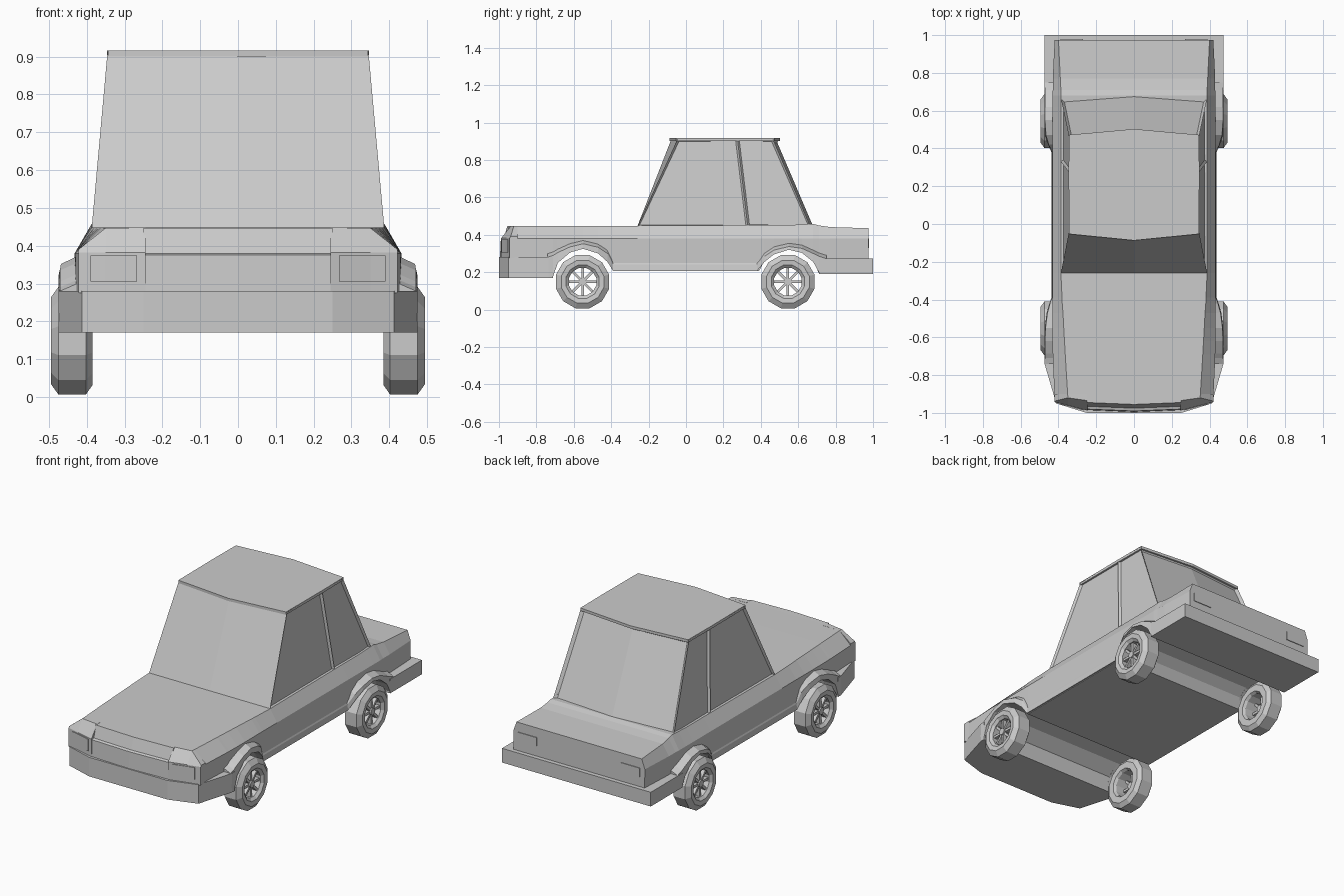
import bpy, bmesh
from math import sin, cos, pi

if "Cube" in bpy.data.objects:
    bpy.data.objects.remove(bpy.data.objects["Cube"])


def finish(name, bm, mirror=False):
    bmesh.ops.recalc_face_normals(bm, faces=bm.faces)
    me = bpy.data.meshes.new(name)
    bm.to_mesh(me)
    bm.free()
    ob = bpy.data.objects.new(name, me)
    bpy.context.collection.objects.link(ob)
    if mirror:
        ob.modifiers.new("mirror", 'MIRROR')
    return ob


def loft_bm(rings, closed=False):
    """Skin equal-length rings of points; cap the ends unless closed."""
    bm = bmesh.new()
    vs = [[bm.verts.new(p) for p in r] for r in rings]
    n = len(rings[0])
    for i in range(len(vs) if closed else len(vs) - 1):
        a, b = vs[i], vs[(i + 1) % len(vs)]
        for j in range(n):
            k = (j + 1) % n
            bm.faces.new((a[j], a[k], b[k], b[j]))
    if not closed:
        bm.faces.new(vs[0])
        bm.faces.new(vs[-1])
    bmesh.ops.recalc_face_normals(bm, faces=bm.faces)
    return bm


def loft(name, rings, mirror=False, closed=False):
    return finish(name, loft_bm(rings, closed), mirror)


def both(pts):
    """Half outline (x > 0) completed with its mirrored half."""
    return pts + [(-p[0],) + tuple(p[1:]) for p in reversed(pts)]


# body: stations y, bottom z, half width, shoulder half width, top z
stations = [
    (-.92, .18, .42, .35, .447), (-.71, .18, .43, .363, .448), (-.69, .25, .43, .364, .448),
    (-.62, .305, .432, .368, .448), (-.55, .325, .432, .372, .448), (-.47, .30, .432, .376, .448),
    (-.42, .26, .432, .38, .448), (-.39, .205, .432, .381, .448), (-.26, .205, .432, .387, .448),
    (.39, .205, .432, .387, .452), (.42, .26, .432, .387, .452), (.47, .30, .432, .387, .452),
    (.55, .322, .432, .387, .452), (.62, .305, .432, .387, .455), (.68, .26, .432, .387, .458),
    (.71, .195, .43, .387, .45), (.77, .195, .43, .39, .441), (.975, .195, .42, .40, .435)]
loft("body", [both([(w - .003, y, zb), (w, y, .38), (s, y, zt)]) for y, zb, w, s, zt in stations])

# cabin with recessed side windows and rear window
lower = [(0, -.26), (.387, -.26), (.387, .33), (.387, .665), (0, .695)]
upper = [(0, -.078), (.345, -.045), (.345, .275), (.345, .465), (0, .495)]


def outline(half, z):
    return [(x, y, z) for x, y in half] + [(-x, y, z) for x, y in reversed(half[1:-1])]


bm = loft_bm([outline(lower, .445), outline(upper, .912)])
walls = [f for f in bm.faces if abs(f.normal.z) < .9]
sides = [f for f in walls if abs(f.normal.x) > .8]
rear = [f for f in walls if f.normal.y > .5]
bmesh.ops.inset_individual(bm, faces=sides, thickness=.014, depth=-.012)
bmesh.ops.inset_region(bm, faces=rear, thickness=.016, depth=-.014, use_even_offset=True)
finish("cabin", bm)

# thin roof panel with a small lip front and rear
lip = [(0, -.087), (.344, -.053), (.346, .275), (.344, .472), (0, .503)]
loft("roof", [outline(lip, .9), outline(lip, .916)])

# bumpers from plan outlines
front_plan = [(.475, -.71), (.475, -.735), (.412, -.95), (.25, -1.0)]
rear_plan = [(.475, 1.0), (.475, .71)]
for name, plan, z0, z1 in (("front_bumper", front_plan, .17, .28),
                           ("rear_bumper", rear_plan, .19, .272)):
    loft(name, [both([(x, y, z) for x, y in plan]) for z in (z0, z1)])

# wheel-arch flares joined by the sill: y, low z, high z, outer x
trim = [(-.74, .2, .28, .475), (-.71, .18, .29, .475), (-.685, .25, .305, .475),
        (-.62, .305, .335, .475), (-.55, .325, .352, .472), (-.47, .3, .333, .462),
        (-.42, .255, .3, .448), (-.39, .208, .24, .437), (.38, .208, .24, .437),
        (.42, .255, .285, .455), (.47, .295, .318, .47), (.55, .32, .337, .475),
        (.62, .303, .327, .475), (.68, .255, .3, .475), (.71, .2, .285, .475),
        (.75, .2, .272, .475)]
loft("arch_flare_and_sill",
     [[(.4, y, a), (x, y, a), (x - .004, y, b), (.425, y, b + .02)] for y, a, b, x in trim], True)

# front panel between the headlights, slightly bowed
grille = [(-.9, .275), (-.985, .275), (-.98, .375), (-.965, .38), (-.945, .447), (-.9, .447)]
loft("grille", [[(x, y - (bow if y < -.91 else 0), z) for y, z in grille]
                for x, bow in ((-.25, 0), (0, .01), (.25, 0))])

# headlight housings and lenses
housing = [(.245, -.988, -.935, .448), (.35, -.96, -.92, .447), (.422, -.943, -.938, .39)]
loft("headlight_housing", [[(x, -.9, .275), (x, yf, .275), (x, yf, .382), (x, yt, zt), (x, -.9, zt)]
                           for x, yf, yt, zt in housing], True)
loft("headlight_lens", [[(x, y + .02, .305), (x, y - .004, .305), (x, y - .004, .374), (x, y + .02, .374)]
                        for x, y in ((.267, -.983), (.35, -.96), (.39, -.951))], True)

# tail lights
loft("tail_light", [[(x, .96, .33), (x, .979, .33), (x, .979, .38), (x, .96, .38)]
                    for x in (.27, .39)], True)

# wheels: faceted open ring, hub and spokes
tyre = [(.385, .085), (.385, .122), (.402, .147), (.475, .147), (.495, .118), (.492, .092), (.478, .076), (.40, .076)]
SIDES, SPOKES, HUB_Z = 12, 8, .149
for end, yc in (("front", -.553), ("rear", .545)):
    def ring_pt(x, r, a):
        return (x, yc + r * cos(a), HUB_Z + r * sin(a))

    angles = [2 * pi * (i + .5) / SIDES for i in range(SIDES)]
    loft(end + "_tyre", [[ring_pt(x, r, a) for x, r in tyre] for a in angles], True, True)
    loft(end + "_hub", [[ring_pt(x, .02, a) for a in angles] for x in (.435, .48)], True)
    for i in range(SPOKES):
        a = 2 * pi * i / SPOKES
        dy, dz = -sin(a) * .007, cos(a) * .007
        rings = []
        for r in (.012, .082):
            rings.append([(x, yc + r * cos(a) + s * dy, HUB_Z + r * sin(a) + s * dz)
                          for x, s in ((.45, -1), (.472, -1), (.472, 1), (.45, 1))])
        loft(end + "_spoke", rings, True)
